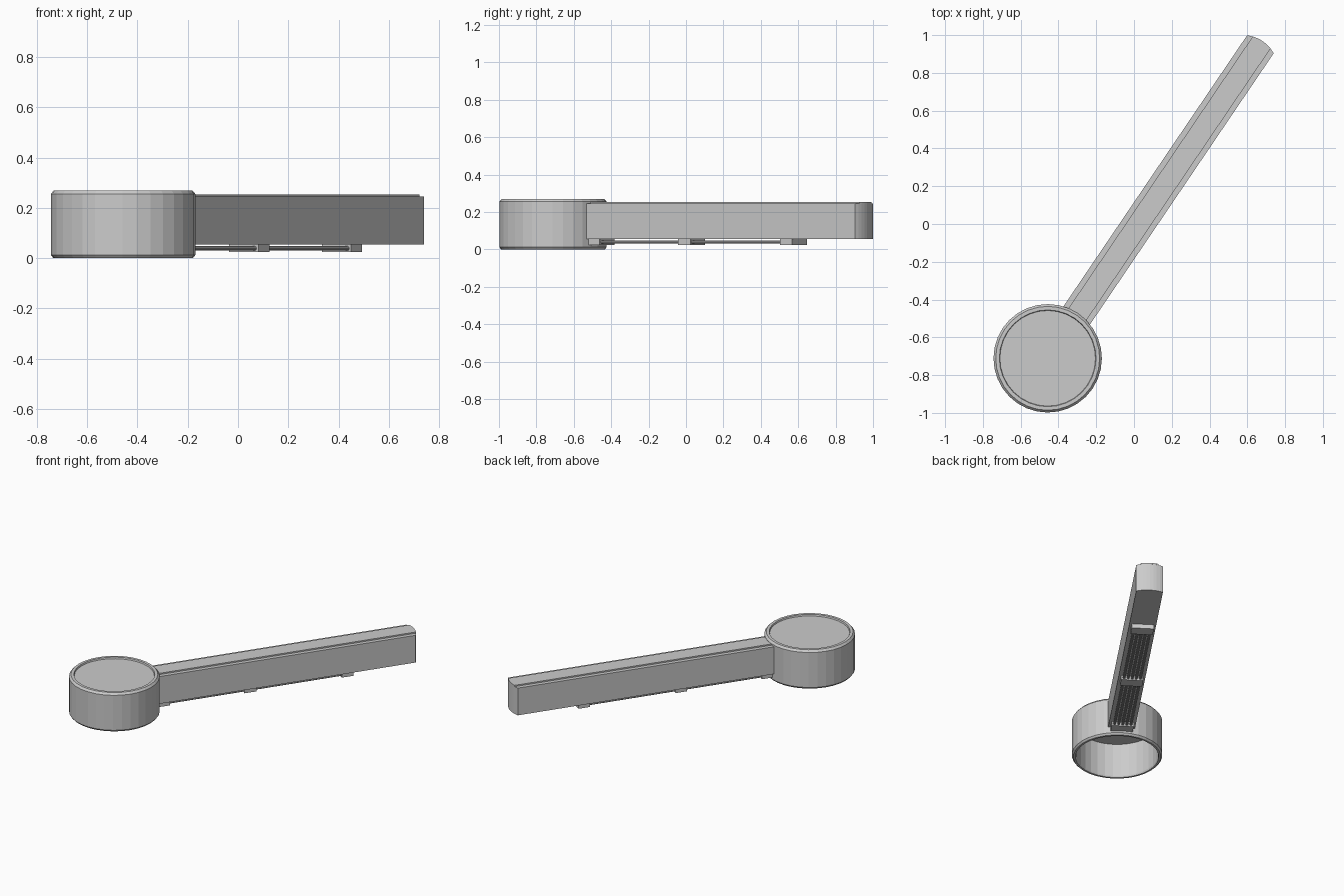
import bpy, bmesh, math
from mathutils import Matrix, Vector

if "Cube" in bpy.data.objects:
    bpy.data.objects.remove(bpy.data.objects["Cube"])

# Local frame: origin at the round head, +x along the arm
ANGLE = math.atan2(0.828, 0.561)
FRAME = Matrix.Translation((-0.457, -0.711, 0)) @ Matrix.Rotation(ANGLE, 4, 'Z')


def finish(name, bm):
    bmesh.ops.recalc_face_normals(bm, faces=bm.faces)
    mesh = bpy.data.meshes.new(name)
    bm.to_mesh(mesh)
    bm.free()
    obj = bpy.data.objects.new(name, mesh)
    obj.matrix_world = FRAME
    bpy.context.collection.objects.link(obj)
    return obj


def prism(name, outline, z0, z1):
    bm = bmesh.new()
    face = bm.faces.new([bm.verts.new((x, y, z0)) for x, y in outline])
    top = bmesh.ops.extrude_face_region(bm, geom=[face], use_keep_orig=True)
    verts = [g for g in top['geom'] if isinstance(g, bmesh.types.BMVert)]
    bmesh.ops.translate(bm, verts=verts, vec=(0, 0, z1 - z0))
    return finish(name, bm)


def lathe(name, profile, sides):
    bm = bmesh.new()
    vs = [bm.verts.new((r, 0, z)) for r, z in profile]
    edges = [bm.edges.new(p) for p in zip(vs, vs[1:])]
    bmesh.ops.spin(bm, geom=vs + edges, cent=(0, 0, 0), axis=(0, 0, 1),
                   angle=math.tau, steps=sides, use_duplicate=False)
    bmesh.ops.remove_doubles(bm, verts=bm.verts, dist=1e-5)
    return finish(name, bm)


def rounded_end_strip(half_width, start, steps=8):
    # Strip whose far end is a shallow arc bulging outwards
    radius, tip = 0.19, 2.028
    a = math.asin(half_width / radius)
    arc = [(tip - radius + radius * math.cos(t), radius * math.sin(t))
           for t in (-a + 2 * a * i / steps for i in range(steps + 1))]
    return [(start, -half_width)] + arc + [(start, half_width)]


# Hollow round head, open below, with a shallow recessed lid
lathe("round_head", [(0, 0.26), (0.253, 0.26), (0.256, 0.27), (0.275, 0.27),
                     (0.287, 0.256), (0.287, 0.012), (0.277, 0),
                     (0.264, 0), (0.26, 0.01), (0.26, 0.24), (0, 0.24)], 32)

# Long arm and its raised top strip
prism("arm", rounded_end_strip(0.085, 0.272), 0.055, 0.245)
prism("arm_top_strip", rounded_end_strip(0.057, 0.272), 0.245, 0.254)

# Holders under the arm
CLIPS = (0.31, 0.895, 1.553)
for i, x in enumerate(CLIPS):
    prism(f"holder_{i + 1}", [(x - 0.039, -0.07), (x + 0.039, -0.07),
                              (x + 0.039, 0.07), (x - 0.039, 0.07)], 0.025, 0.055)

# Parallel rods running through the holders
bm = bmesh.new()
length = CLIPS[2] - CLIPS[0]
for i in range(5):
    m = Matrix.Translation(((CLIPS[0] + CLIPS[2]) / 2, (i - 2) * 0.026, 0.039))
    bmesh.ops.create_cone(bm, cap_ends=True, segments=10, radius1=0.009, radius2=0.009,
                          depth=length, matrix=m @ Matrix.Rotation(math.pi / 2, 4, 'Y'))
finish("rods", bm)
